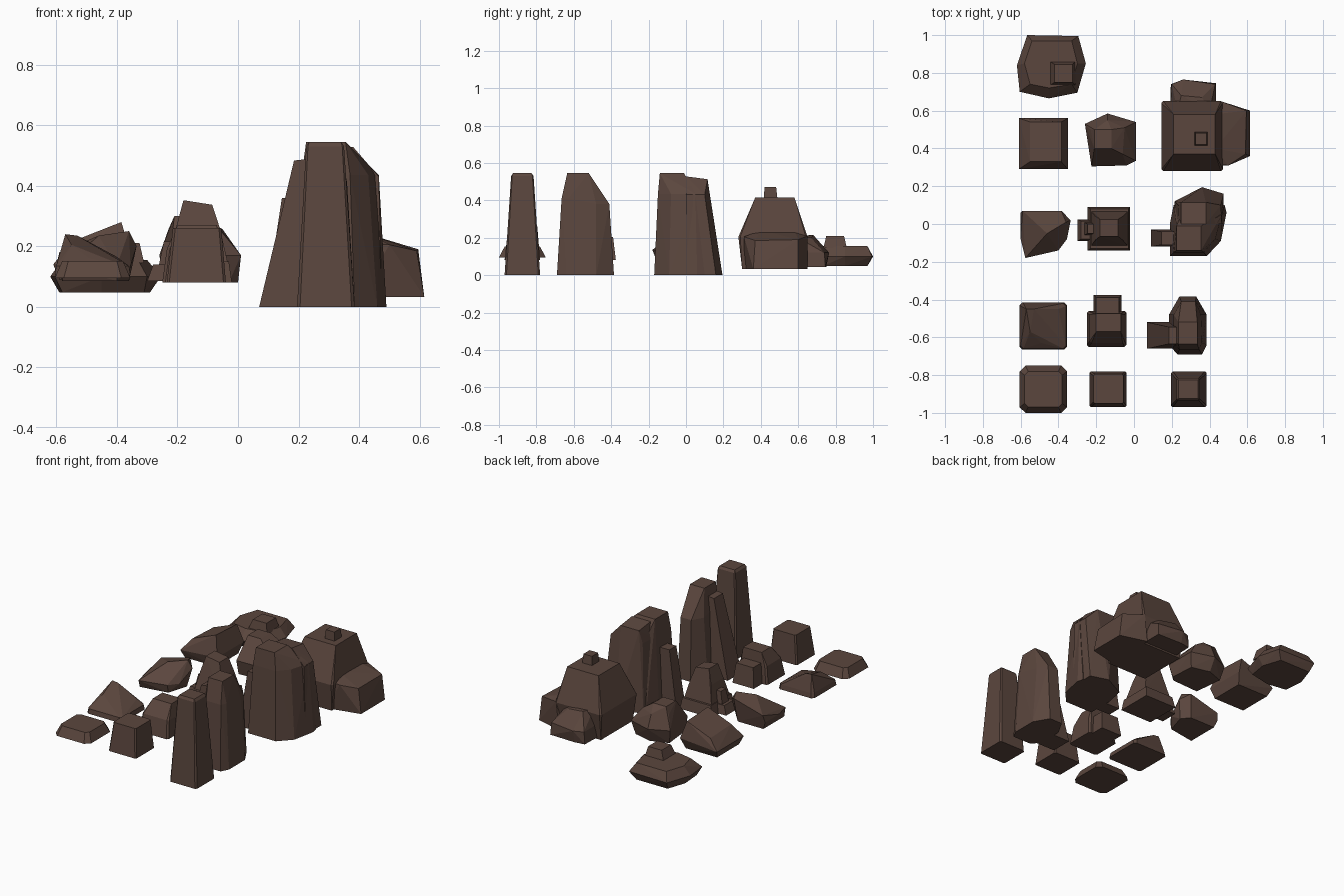
import bpy, bmesh, math

stone = bpy.data.materials.new("brown_stone")
stone.diffuse_color = (0.105, 0.062, 0.048, 1)


def ring(x0, x1, y0, y1, z, cut=0.0, dx=0.0, dy=0.0):
    """Rectangle with optional cut corners; dx / dy tilt its height across x / y."""
    c = cut
    if c:
        pts = [(x0 + c, y0), (x1 - c, y0), (x1, y0 + c), (x1, y1 - c),
               (x1 - c, y1), (x0 + c, y1), (x0, y1 - c), (x0, y0 + c)]
    else:
        pts = [(x0, y0), (x1, y0), (x1, y1), (x0, y1)]
    return [(x, y, z + dx * (x - x0) / (x1 - x0) + dy * (y - y0) / (y1 - y0))
            for x, y in pts]


def poly(z, *xy):
    return [(x, y, z) for x, y in xy]


def rock(name, *layers):
    """Faceted rock: convex skin around stacked layers."""
    bm = bmesh.new()
    for layer in layers:
        for p in layer:
            bm.verts.new(p)
    res = bmesh.ops.convex_hull(bm, input=bm.verts[:])
    junk = {g for g in res["geom_interior"] + res["geom_unused"]
            if isinstance(g, bmesh.types.BMVert) and g.is_valid}
    if junk:
        bmesh.ops.delete(bm, geom=list(junk), context='VERTS')
    bmesh.ops.dissolve_limit(bm, angle_limit=math.radians(2),
                             verts=bm.verts[:], edges=bm.edges[:])
    bmesh.ops.recalc_face_normals(bm, faces=bm.faces[:])
    me = bpy.data.meshes.new(name)
    bm.to_mesh(me)
    bm.free()
    me.materials.append(stone)
    ob = bpy.data.objects.new(name, me)
    bpy.context.collection.objects.link(ob)
    return ob


# Left column: low flat rocks
rock("flat_slab", ring(-.605, -.355, -1.0, -.75, .095, .03),
     ring(-.58, -.38, -.97, -.78, .152, .02))
rock("wedge_rock", ring(-.605, -.355, -.665, -.415, .105, .015),
     ring(-.60, -.36, -.66, -.42, .135, .015),
     [(-.57, -.45, .24), (-.53, -.45, .235), (-.55, -.57, .205),
      (-.40, -.45, .165), (-.49, -.63, .16)])
rock("ridge_rock", poly(.085, (-.58, -.16), (-.40, -.13), (-.36, 0), (-.40, .05), (-.58, .05)),
     poly(.135, (-.60, .06), (-.60, -.08), (-.575, -.18), (-.40, -.14), (-.355, -.08)),
     [(-.335, .02, .2), (-.385, .07, .235), (-.59, .07, .18),
      (-.46, -.05, .235), (-.36, .01, .25)])
rock("tilted_rock", ring(-.59, -.37, .31, .53, .09),
     ring(-.61, -.35, .29, .56, .14, dx=.02, dy=0),
     ring(-.55, -.385, .33, .54, .215, dx=.065, dy=-.01))
rock("round_slab", poly(.048, (-.58, .72), (-.45, .70), (-.31, .73), (-.29, .85), (-.33, .97), (-.55, .97), (-.59, .85)),
     poly(.10, (-.605, .70), (-.45, .665), (-.30, .695), (-.255, .85), (-.295, .995), (-.565, 1.0), (-.62, .84)),
     poly(.155, (-.55, .74), (-.45, .72), (-.33, .74), (-.30, .85), (-.33, .97), (-.54, .97), (-.58, .85)))
rock("round_slab_cap", ring(-.445, -.31, .735, .86, .145),
     ring(-.42, -.325, .75, .845, .21))

# Middle column: medium rocks
rock("small_block", ring(-.235, -.04, -.97, -.78, .08, .008),
     ring(-.215, -.055, -.95, -.795, .26, .008))
rock("split_block", ring(-.25, -.04, -.65, -.46, .08, .01),
     ring(-.235, -.05, -.63, -.47, .19, .01),
     ring(-.20, -.07, -.57, -.475, .27))
rock("split_block_back", ring(-.215, -.065, -.50, -.375, .08),
     ring(-.20, -.08, -.50, -.39, .205))
rock("stepped_base", ring(-.245, -.02, -.14, .09, .08),
     ring(-.23, -.03, -.13, .08, .15))
rock("stepped_tower", ring(-.23, -.03, -.12, .07, .13),
     ring(-.205, -.06, -.085, .04, .26),
     ring(-.18, -.085, -.065, .025, .352, dx=-.015))
rock("stepped_side_low", ring(-.30, -.20, -.09, .025, .085),
     ring(-.28, -.20, -.08, .015, .14))
rock("stepped_side_high", ring(-.265, -.17, -.06, .01, .12),
     ring(-.245, -.17, -.05, 0, .215))
rock("knuckle_rock", poly(.08, (-.22, .32), (-.03, .33), (0, .36), (-.01, .52), (-.13, .55), (-.24, .51)),
     poly(.17, (-.225, .305), (-.04, .31), (.01, .335), (.01, .54), (-.14, .585), (-.26, .53)),
     poly(.255, (-.20, .37), (-.06, .37), (-.05, .51), (-.14, .55), (-.23, .50)),
     ring(-.21, -.12, .40, .50, .30))

# Right column: tall pillars
rock("square_pillar", ring(.195, .385, -.97, -.78, .0, .01),
     ring(.225, .35, -.935, -.815, .53, .006),
     ring(.235, .34, -.925, -.825, .545))
rock("hex_pillar", poly(0, (.23, -.69), (.36, -.69), (.385, -.64), (.385, -.48), (.33, -.385), (.24, -.385), (.185, -.48), (.185, -.64)),
     poly(.38, (.25, -.41), (.325, -.41), (.355, -.48), (.21, -.48)),
     poly(.41, (.24, -.665), (.345, -.665), (.36, -.63), (.21, -.63)),
     ring(.235, .335, -.635, -.52, .545))
rock("hex_pillar_lean", ring(.07, .27, -.66, -.52, 0),
     ring(.185, .27, -.635, -.545, .483, dx=.01))
rock("broad_pillar", poly(0, (.19, -.17), (.385, -.17), (.46, -.09), (.49, .06), (.48, .10), (.21, .10), (.19, 0)),
     poly(.435, (.21, -.15), (.37, -.15), (.43, -.08), (.465, .05), (.25, .05)),
     ring(.225, .355, -.14, -.01, .545))
rock("broad_pillar_back", poly(0, (.215, 0), (.475, 0), (.475, .16), (.36, .195), (.215, .12)),
     poly(.43, (.23, 0), (.465, 0), (.46, .10), (.36, .125), (.235, .10)),
     ring(.25, .38, .0, .115, .528, dy=-.015))
rock("broad_pillar_lean", ring(.09, .24, -.12, -.03, 0),
     ring(.145, .24, -.11, -.04, .36))

# Large boulder with knob and side lumps
rock("boulder", ring(.165, .45, .30, .62, .033),
     ring(.145, .47, .28, .65, .205, .01),
     ring(.21, .43, .37, .58, .415))
rock("boulder_knob", ring(.32, .39, .415, .49, .40),
     ring(.325, .385, .42, .482, .47))
rock("boulder_right_lump", poly(.033, (.40, .31), (.615, .36), (.615, .60), (.44, .65)),
     [(.42, .32, .21), (.50, .31, .205), (.59, .37, .185), (.595, .60, .19),
      (.46, .65, .21), (.42, .58, .24), (.43, .40, .24)])
rock("boulder_back_lump", poly(.043, (.19, .58), (.435, .58), (.435, .745), (.26, .75), (.195, .74)),
     poly(.12, (.20, .60), (.43, .60), (.43, .74), (.26, .765), (.20, .74)),
     [(.25, .68, .215), (.36, .67, .20), (.40, .60, .20), (.23, .60, .21)])
